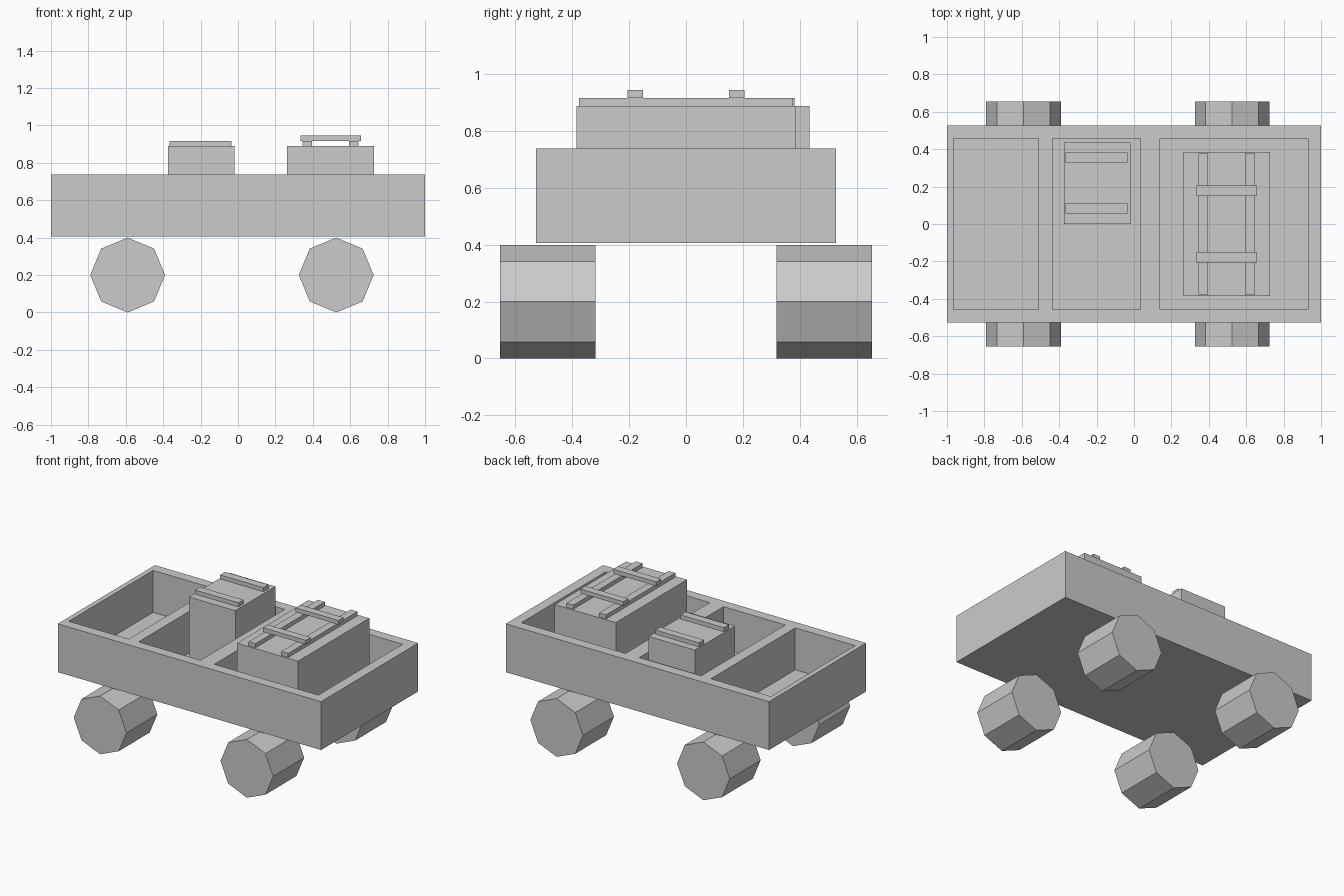
import bpy
import bmesh
from math import radians
from mathutils import Matrix, Vector

default = bpy.data.objects.get("Cube")
if default:
    bpy.data.objects.remove(default, do_unlink=True)

GREY = (0.6, 0.6, 0.6, 1.0)
grey = bpy.data.materials.new("plain grey")
grey.use_nodes = True
grey.diffuse_color = GREY
grey.node_tree.nodes["Principled BSDF"].inputs["Base Color"].default_value = GREY

FLOOR, RIM, LID, SLAT = 0.45, 0.738, 0.889, 0.028


def finish(name, bm):
    bmesh.ops.recalc_face_normals(bm, faces=bm.faces[:])
    mesh = bpy.data.meshes.new(name)
    bm.to_mesh(mesh)
    bm.free()
    mesh.materials.append(grey)
    obj = bpy.data.objects.new(name, mesh)
    bpy.context.collection.objects.link(obj)
    return obj


def box_mesh(x, y, z):
    """Box spanning three (low, high) ranges."""
    bm = bmesh.new()
    centre = Vector([(r[0] + r[1]) / 2 for r in (x, y, z)])
    size = Vector([r[1] - r[0] for r in (x, y, z)])
    bmesh.ops.create_cube(bm, size=1, matrix=Matrix.Translation(centre) @ Matrix.Diagonal(size).to_4x4())
    return bm


def box(name, x, y, z):
    return finish(name, box_mesh(x, y, z))


# Open tray body with three sunken compartments
pockets = [(-0.965, -0.51), (-0.435, 0.035), (0.14, 0.93)]
side = 0.457
bm = box_mesh((-1, 1), (-0.527, 0.527), (0.406, RIM))
cuts = [((x, 0, 0), (1, 0, 0)) for pair in pockets for x in pair]
cuts += [((0, y, 0), (0, 1, 0)) for y in (-side, side)]
for point, normal in cuts:
    bmesh.ops.bisect_plane(bm, geom=bm.verts[:] + bm.edges[:] + bm.faces[:],
                           plane_co=point, plane_no=normal)
bm.normal_update()
sunken = []
for face in bm.faces:
    c = face.calc_center_median()
    if face.normal.z > 0.9 and abs(c.y) < side and any(a < c.x < b for a, b in pockets):
        sunken.append(face)
floors = bmesh.ops.extrude_discrete_faces(bm, faces=sunken)["faces"]
for v in {v for f in floors for v in f.verts}:
    v.co.z = FLOOR
finish("tray_body", bm)

# Small crate with two slats on its lid
box("small_crate", (-0.373, -0.02), (0.0, 0.435), (FLOOR, LID))
for name, y in (("front", 0.083), ("back", 0.355)):
    box(f"small_crate_{name}_slat", (-0.365, -0.036), (y - 0.027, y + 0.027), (LID, LID + SLAT))

# Large crate with two long rails and two cross slats on top
box("large_crate", (0.263, 0.727), (-0.386, 0.386), (FLOOR, LID))
for name, x in (("right", 0.37), ("left", 0.619)):
    box(f"large_crate_{name}_rail", (x - 0.026, x + 0.026), (-0.376, 0.376), (LID, LID + SLAT))
for name, y in (("front", -0.178), ("back", 0.178)):
    box(f"large_crate_{name}_slat", (0.333, 0.658), (y - 0.027, y + 0.027),
        (LID + SLAT, LID + 2 * SLAT))

# Four eight-sided wheels, a corner pointing straight up
for end, x in (("right", -0.59), ("left", 0.525)):
    for row, y in (("front", -0.486), ("back", 0.486)):
        bm = bmesh.new()
        bmesh.ops.create_cone(bm, cap_ends=True, segments=8, radius1=0.2, radius2=0.2, depth=0.336,
                              matrix=Matrix.Translation((x, y, 0.2)) @ Matrix.Rotation(radians(90), 4, "X"))
        finish(f"{row}_{end}_wheel", bm)
